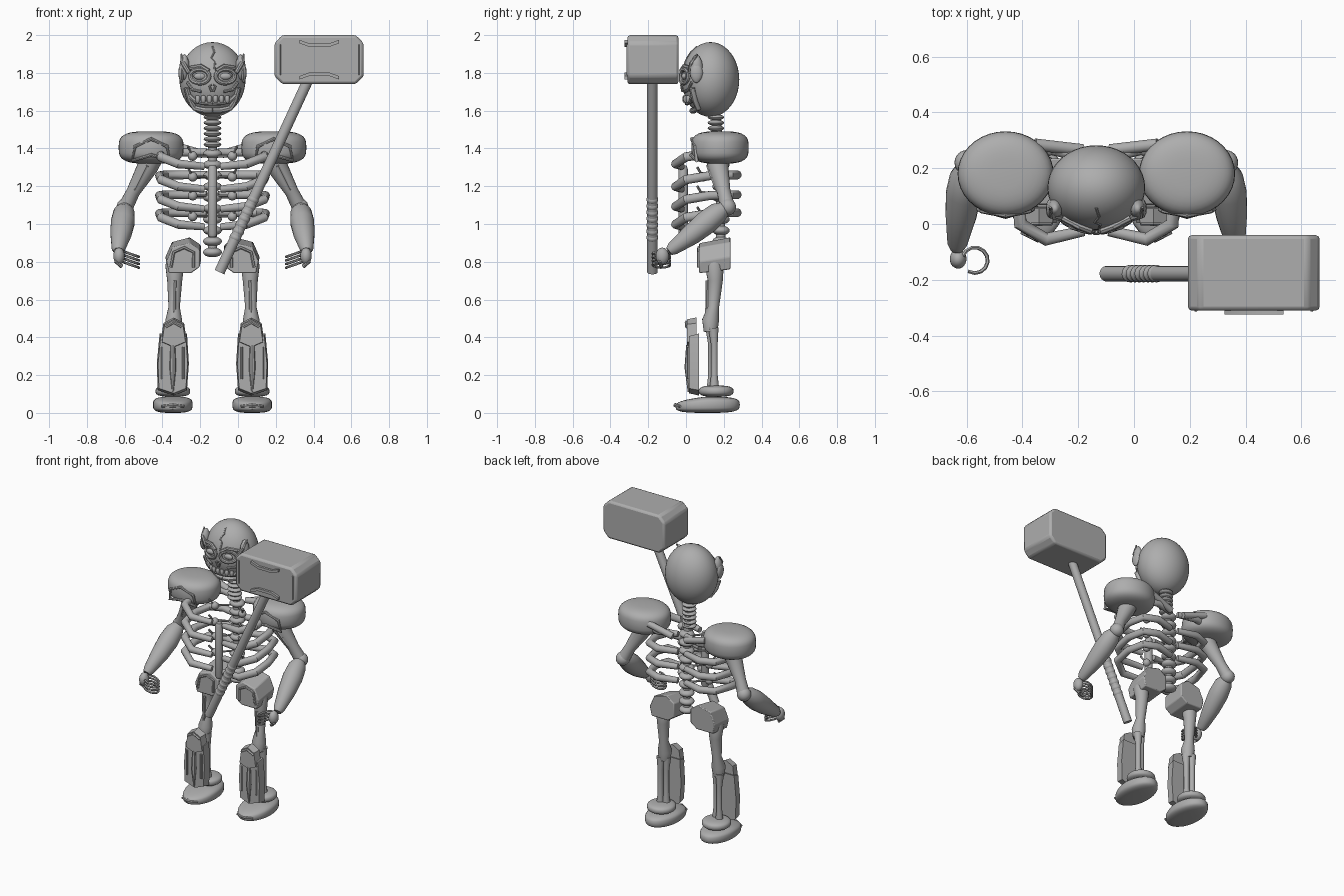
import bpy, bmesh
from math import sin, cos, pi, radians, sqrt
from mathutils import Vector, Matrix

cube = bpy.data.objects.get("Cube")
if cube:
    bpy.data.objects.remove(cube, do_unlink=True)

MID = -0.135          # x of the body's symmetry plane

grey = bpy.data.materials.new("bone_grey")
grey.use_nodes = True
grey.diffuse_color = (0.42, 0.42, 0.42, 1)
grey.node_tree.nodes["Principled BSDF"].inputs["Base Color"].default_value = (0.42, 0.42, 0.42, 1)


def finish(name, bm, x=MID, pair=False, bevel=0.0):
    """Turn a bmesh into a named object, optionally mirrored left to right."""
    bmesh.ops.recalc_face_normals(bm, faces=bm.faces)
    mesh = bpy.data.meshes.new(name)
    bm.to_mesh(mesh)
    bm.free()
    mesh.materials.append(grey)
    ob = bpy.data.objects.new(name, mesh)
    bpy.context.collection.objects.link(ob)
    ob.location.x = x
    bpy.ops.object.select_all(action='DESELECT')
    ob.select_set(True)
    bpy.context.view_layer.objects.active = ob
    bpy.ops.object.shade_smooth_by_angle(angle=radians(35))
    if bevel:
        mod = ob.modifiers.new("Bevel", 'BEVEL')
        mod.width, mod.segments = bevel, 2
    if pair:
        ob.modifiers.new("Mirror", 'MIRROR').use_clip = False
    return ob


def tube(bm, pts, radii, sides=12, closed=False):
    """Sweep a round section along points, with one radius or one per point."""
    pts = [Vector(p) for p in pts]
    n = len(pts)
    radii = radii if isinstance(radii, (list, tuple)) else [radii] * n
    rings, normal, last = [], None, None
    for i, p in enumerate(pts):
        a = pts[i - 1] if (i or closed) else p
        b = pts[(i + 1) % n] if (i < n - 1 or closed) else p
        t = (b - a).normalized()
        if normal is None:
            normal = t.orthogonal().normalized()
        else:
            normal = last.rotation_difference(t) @ normal
        last, side = t, t.cross(normal)
        rings.append([bm.verts.new(p + radii[i] * (normal * cos(k * 2 * pi / sides)
                      + side * sin(k * 2 * pi / sides))) for k in range(sides)])
    for i in range(n if closed else n - 1):
        r, s = rings[i], rings[(i + 1) % n]
        for k in range(sides):
            j = (k + 1) % sides
            bm.faces.new((r[k], r[j], s[j], s[k]))
    if not closed:
        bm.faces.new(rings[0])
        bm.faces.new(rings[-1])


def ball(bm, c, r, power=1.0, seg=24):
    """Ellipsoid; a power below one makes its profile boxier."""
    made = bmesh.ops.create_uvsphere(bm, u_segments=seg, v_segments=seg // 2, radius=1)
    for v in made["verts"]:
        rad = sqrt(v.co.x ** 2 + v.co.y ** 2)
        k = rad ** power / rad if rad > 1e-4 else 0
        z = abs(v.co.z) ** power * (1 if v.co.z > 0 else -1)
        v.co = Vector(c) + Vector((v.co.x * k * r[0], v.co.y * k * r[1], z * r[2]))


def plate(bm, outline, front, back, scale=1.0):
    """Prism along y from an x-z outline, with the front face scaled."""
    cx = sum(p[0] for p in outline) / len(outline)
    cz = sum(p[1] for p in outline) / len(outline)
    f = [bm.verts.new((cx + (x - cx) * scale, front, cz + (z - cz) * scale)) for x, z in outline]
    b = [bm.verts.new((x, back, z)) for x, z in outline]
    bm.faces.new(f)
    bm.faces.new(b)
    for i in range(len(f)):
        j = (i + 1) % len(f)
        bm.faces.new((f[i], f[j], b[j], b[i]))


SKULL, SKULL_R = (0, 0.13, 1.765), (0.175, 0.152, 0.198)
PAD, PAD_R = (0.325, 0.18, 1.405), (0.172, 0.152, 0.086)


def front_of(x, z, c, r):
    q = 1 - ((x - c[0]) / r[0]) ** 2 - ((z - c[2]) / r[2]) ** 2
    return c[1] - r[1] * sqrt(max(q, 0))


def on_skull(pts, out=0.0):
    return [(x, front_of(x, z, SKULL, SKULL_R) - out, z) for x, z in pts]


# Skull and forehead crack
bm = bmesh.new()
ball(bm, SKULL, SKULL_R, seg=40)
finish("skull", bm)
bm = bmesh.new()
tube(bm, on_skull([(0, 1.94), (0.01, 1.91), (-0.005, 1.88), (0.015, 1.86), (0.01, 1.82)]), 0.005, 6)
finish("forehead_crack", bm)

# Eye rims, eyes and brows
bm = bmesh.new()
ring = [(0.068 + 0.05 * cos(a * pi / 10), 1.782 + 0.037 * sin(a * pi / 10)) for a in range(20)]
tube(bm, on_skull(ring, 0.005), 0.012, 8, True)
ball(bm, on_skull([(0.068, 1.782)])[0], (0.032, 0.014, 0.018))
tube(bm, on_skull([(0.02, 1.81), (0.06, 1.835), (0.12, 1.825)], 0.008), 0.012, 8)
finish("eye_rims", bm, pair=True)

# Nose and cheek ridges
bm = bmesh.new()
tube(bm, on_skull([(0.004, 1.735), (0.016, 1.73), (0.004, 1.70)], 0.006), 0.006, 6)
tube(bm, on_skull([(0.135, 1.75), (0.105, 1.71), (0.06, 1.70)], 0.004), 0.008, 8)
finish("nose_and_cheeks", bm, pair=True)

# Jaw bar with teeth
bm = bmesh.new()
tube(bm, on_skull([(0.138, 1.72), (0.122, 1.66), (0.095, 1.615), (0.04, 1.60), (0, 1.60)], 0.012), 0.016, 10)
tube(bm, on_skull([(0.122, 1.68), (0.09, 1.65), (0.04, 1.64), (0, 1.64)], 0.008), 0.012, 8)
for x in (0.016, 0.048, 0.078):
    ball(bm, on_skull([(x, 1.662)], 0.006)[0], (0.013, 0.014, 0.02), 0.6, 12)
finish("jaw_and_teeth", bm, pair=True)

# Temple leaves
bm = bmesh.new()
for x, z, w, h in ((0.148, 1.83, 0.028, 0.07), (0.165, 1.80, 0.016, 0.055)):
    ball(bm, (x, 0.055, z), (w, 0.035, h), 1.2, 12)
tube(bm, [(0.125, 0.02, 1.80), (0.155, 0.03, 1.85), (0.165, 0.06, 1.90)], [0.012, 0.014, 0.004], 8)
finish("temple_leaves", bm, pair=True)

# Spine, with closer rings at the neck
bm = bmesh.new()
for i in range(10):
    ball(bm, (0, 0.185, 0.85 + 0.058 * i), (0.05, 0.046, 0.026))
for i in range(6):
    ball(bm, (0, 0.158, 1.42 + 0.029 * i), (0.047, 0.043, 0.016))
tube(bm, [(0, 0.185, 0.84), (0, 0.18, 1.36), (0, 0.155, 1.6)], 0.025)
finish("spine", bm)

# Sternum
bm = bmesh.new()
tube(bm, [(0, -0.015, 0.93), (0, -0.015, 0.95), (0, -0.015, 1.29), (0, -0.015, 1.31)],
     [0.018, 0.026, 0.026, 0.018])
finish("sternum", bm)

# Ribs
bm = bmesh.new()
for z in (1.38, 1.26, 1.155, 1.06):
    tube(bm, [(0.03, 0.235, z), (0.16, 0.27, z), (0.25, 0.235, z), (0.28, 0.12, z - 0.005),
              (0.272, 0.0, z - 0.025), (0.18, -0.055, z - 0.062), (0.045, -0.025, z - 0.075)],
         [0.02, 0.024, 0.024, 0.024, 0.025, 0.024, 0.019])
finish("ribs", bm, pair=True)

# Shoulder blades' bars behind the neck
bm = bmesh.new()
tube(bm, [(0.05, 0.265, 1.37), (0.22, 0.285, 1.42)], 0.022)
finish("collar_bars", bm, pair=True)

# Small knots between the ribs
bm = bmesh.new()
for z in (1.36, 1.25, 1.15, 1.04):
    ball(bm, (0.105, 0.09, z), (0.026, 0.026, 0.026), 1, 12)
    tube(bm, [(0.02, 0.17, z), (0.105, 0.09, z), (0.13, 0.06, z + 0.05)], 0.007, 6)
finish("chest_knots", bm, pair=True)

# Shoulder pads with raised shield outline
bm = bmesh.new()
ball(bm, PAD, PAD_R, 0.62, 36)
finish("shoulder_pads", bm, pair=True)
bm = bmesh.new()
shield = [(0.425, 1.335), (0.41, 1.41), (0.325, 1.45), (0.24, 1.41), (0.225, 1.335), (0.325, 1.365)]
tube(bm, [(x, front_of(x, PAD[2], PAD, PAD_R) + 0.12 * max(z - 1.42, 0), z) for x, z in shield],
     0.01, 8, True)
finish("pad_shields", bm, pair=True)

# Arms
bm = bmesh.new()
tube(bm, [(0.32, 0.165, 1.36), (0.345, 0.17, 1.30), (0.42, 0.2, 1.17), (0.46, 0.22, 1.09)],
     [0.062, 0.055, 0.036, 0.04], 18)
tube(bm, [(0.345, 0.115, 1.31), (0.38, 0.14, 1.24), (0.41, 0.165, 1.18)], 0.009, 6)
ball(bm, (0.463, 0.22, 1.09), (0.045, 0.045, 0.045))
finish("upper_arms", bm, pair=True)
bm = bmesh.new()
tube(bm, [(0.463, 0.21, 1.085), (0.468, 0.17, 1.06), (0.475, 0.11, 1.01), (0.485, 0.03, 0.945),
          (0.498, -0.07, 0.87), (0.50, -0.09, 0.855)],
     [0.035, 0.057, 0.064, 0.056, 0.036, 0.024], 20)
finish("forearms", bm, pair=True)

# Hands with curled fingers
bm = bmesh.new()
ball(bm, (0.495, -0.125, 0.83), (0.03, 0.035, 0.045))
for i in range(4):
    arc = [radians(20 + 28 * k) for k in range(11)]
    tube(bm, [(0.435 + 0.046 * cos(a), -0.13 + 0.046 * sin(a),
               0.785 + 0.019 * i + 0.35 * 0.046 * cos(a)) for a in arc], 0.007, 6)
tube(bm, [(0.50, -0.13, 0.84), (0.51, -0.14, 0.80), (0.48, -0.13, 0.775)], 0.011, 8)
finish("hands", bm, pair=True)

# Hip blocks with front ridge
hip = [(0.062, 0.77), (0.062, 0.865), (0.12, 0.905), (0.215, 0.88), (0.25, 0.80), (0.235, 0.735), (0.11, 0.735)]
bm = bmesh.new()
plate(bm, hip, 0.07, 0.235, 0.94)
for v in bm.verts:
    if v.co.y > 0.2:
        v.co.z += 0.025
finish("hip_blocks", bm, pair=True, bevel=0.006)
bm = bmesh.new()
tube(bm, [(0.10, 0.067, 0.77), (0.10, 0.067, 0.85), (0.15, 0.067, 0.875), (0.205, 0.067, 0.85), (0.22, 0.067, 0.77)],
     0.008, 6)
finish("hip_ridges", bm, pair=True)

# Thighs and twin shin bones
bm = bmesh.new()
tube(bm, [(0.20, 0.15, 0.83), (0.20, 0.15, 0.78), (0.20, 0.155, 0.70), (0.203, 0.145, 0.56),
          (0.205, 0.13, 0.49), (0.207, 0.13, 0.43)],
     [0.035, 0.05, 0.04, 0.03, 0.045, 0.036], 18)
tube(bm, [(0.20, 0.113, 0.70), (0.203, 0.11, 0.52)], 0.009, 6)
finish("thighs", bm, pair=True)
bm = bmesh.new()
for x, y in ((0.19, 0.135), (0.225, 0.15)):
    tube(bm, [(x, y - 0.005, 0.45), (x, y, 0.36), (x, y, 0.2), (x, y, 0.1)], [0.028, 0.018, 0.018, 0.03], 12)
finish("shin_bones", bm, pair=True)

# Shin guards and knee guards
bm = bmesh.new()
shin = [(0.135, 0.42), (0.125, 0.26), (0.135, 0.12), (0.205, 0.092), (0.29, 0.12), (0.295, 0.26), (0.28, 0.42)]
plate(bm, shin, 0.015, 0.068, 0.92)
tube(bm, [(0.21, 0.013, 0.11), (0.21, 0.01, 0.24), (0.21, 0.013, 0.36)], [0.004, 0.018, 0.012], 8)
for x in (0.155, 0.265):
    tube(bm, [(x, 0.013, 0.18), (x, 0.013, 0.35)], 0.007, 6)
finish("shin_guards", bm, pair=True)
bm = bmesh.new()
knee = [(0.135, 0.37), (0.15, 0.475), (0.205, 0.505), (0.26, 0.475), (0.275, 0.37), (0.205, 0.34)]
plate(bm, knee, 0.004, 0.055, 0.88)
tube(bm, [(0.16, 0.004, 0.455), (0.205, 0.002, 0.48), (0.25, 0.004, 0.455)], 0.009, 6)
finish("knee_guards", bm, pair=True)

# Feet and ankle rings
bm = bmesh.new()
ball(bm, (0.21, 0.115, 0.043), (0.105, 0.17, 0.043), 0.6, 32)
for v in bm.verts:
    if v.co.y < 0.1:
        v.co.z *= 1 - 1.6 * (0.1 - v.co.y)
tube(bm, [(0.15, -0.03, 0.035), (0.21, -0.055, 0.04), (0.27, -0.03, 0.035)], [0.006, 0.012, 0.006], 8)
finish("feet", bm, pair=True)
bm = bmesh.new()
ball(bm, (0.21, 0.16, 0.115), (0.092, 0.092, 0.03), 0.7, 28)
finish("ankle_rings", bm, pair=True)

# Hammer head with chevrons
bm = bmesh.new()
x0, x1, z0, z1, c = 0.193, 0.665, 1.74, 2.0, 0.042
plate(bm, [(x0 + c, z0), (x1 - c, z0), (x1, z0 + c), (x1, z1 - c),
           (x1 - c, z1), (x0 + c, z1), (x0, z1 - c), (x0, z0 + c)], -0.31, -0.04)
finish("hammer_head", bm, x=0, bevel=0.014)
bm = bmesh.new()
for s in (1, -1):
    outer, inner = 1.87 + s * 0.105, 1.87 + s * 0.085
    plate(bm, [(0.325, outer), (0.38, inner), (0.48, inner), (0.535, outer),
               (0.535, outer - s * 0.018), (0.48, inner - s * 0.018),
               (0.38, inner - s * 0.018), (0.325, outer - s * 0.018)], -0.325, -0.30)
for x in (x0 + 0.028, x1 - 0.028):
    tube(bm, [(x, -0.309, 1.79), (x, -0.309, 1.95)], 0.006, 6)
finish("hammer_chevrons", bm, x=0)

# Hammer handle with grip wraps
foot, top = Vector((-0.098, -0.178, 0.745)), Vector((0.37, -0.178, 1.76))
bm = bmesh.new()
tube(bm, [foot, top], 0.028, 20)
for i in range(7):
    t = 0.18 + 0.033 * i
    tube(bm, [foot.lerp(top, t + d) for d in (-0.01, -0.005, 0.005, 0.01)], [0.028, 0.031, 0.031, 0.028], 20)
finish("hammer_handle", bm, x=0)
